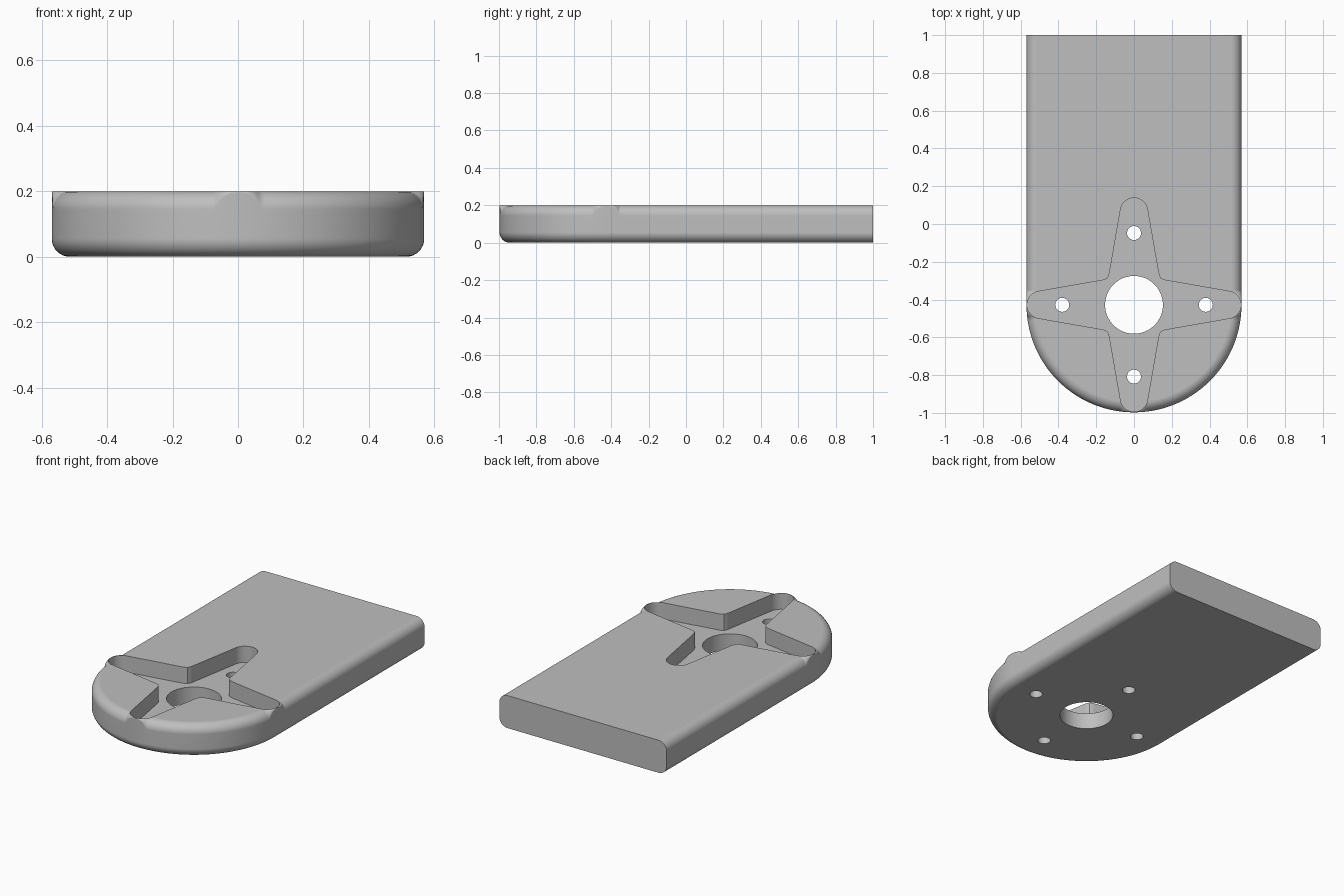
import bpy, bmesh, math
from mathutils import Vector

if "Cube" in bpy.data.objects:
    bpy.data.objects.remove(bpy.data.objects["Cube"])

R, CY, H = 0.569, -0.428, 0.2        # nose radius, nose centre, thickness
FILLET, TIP_R, LIP = 0.055, 0.072, 0.003
FLOOR = 0.1                          # height of the pocket floor
STEPS = 8

grey = bpy.data.materials.new("plain grey")
grey.use_nodes = True
colour = (0.52, 0.52, 0.52, 1)
grey.diffuse_color = colour
grey.node_tree.nodes["Principled BSDF"].inputs["Base Color"].default_value = colour


def make_object(name, bm):
    bmesh.ops.recalc_face_normals(bm, faces=bm.faces)
    mesh = bpy.data.meshes.new(name)
    bm.to_mesh(mesh)
    bm.free()
    mesh.materials.append(grey)
    obj = bpy.data.objects.new(name, mesh)
    bpy.context.collection.objects.link(obj)
    return obj


def prism(name, points, z0, z1):
    bm = bmesh.new()
    face = bm.faces.new([bm.verts.new((x, y, z0)) for x, y in points])
    top = bmesh.ops.extrude_face_region(bm, geom=[face])["geom"]
    verts = [v for v in top if isinstance(v, bmesh.types.BMVert)]
    bmesh.ops.translate(bm, verts=verts, vec=(0, 0, z1 - z0))
    return make_object(name, bm)


def circle(cx, cy, r, n):
    return [(cx + r * math.cos(math.tau * i / n), cy + r * math.sin(math.tau * i / n))
            for i in range(n)]


# Outline: straight side, round nose, straight side, each point with its normal
side = [1.0] + [CY + 0.008 * i for i in range(12, 0, -1)]
outline = [(Vector((R, y)), Vector((1, 0))) for y in side]
for i in range(193):
    a = -math.pi * i / 192
    n = Vector((math.cos(a), math.sin(a)))
    outline.append((Vector((0, CY)) + n * R, n))
outline += [(Vector((-R, y)), Vector((-1, 0))) for y in reversed(side)]
tips = [Vector((R, CY)), Vector((0, CY - R)), Vector((-R, CY))]


def top_radius(p):
    """The top rounding shrinks to a thin lip where a pocket arm meets the rim."""
    d = min((p - t).length for t in tips)
    if d >= TIP_R:
        return FILLET
    return min(FILLET, LIP + TIP_R - math.sqrt(TIP_R ** 2 - d ** 2))


# Plate body, swept from a rounded edge section
bm = bmesh.new()
rows = []
for p, n in outline:
    row = []
    for r, base, sign in ((FILLET, 0, 1), (top_radius(p), H, -1)):
        arc = []
        for k in range(STEPS + 1):
            a = math.pi / 2 * k / STEPS
            q = p - n * r * (1 - math.sin(a))
            arc.append(bm.verts.new((q.x, q.y, base + sign * r * (1 - math.cos(a)))))
        row += arc if sign > 0 else arc[::-1]
    rows.append(row)
for a, b in zip(rows, rows[1:]):
    for k in range(len(a) - 1):
        bm.faces.new((a[k], a[k + 1], b[k + 1], b[k]))
bm.faces.new([r[0] for r in rows])
bm.faces.new([r[-1] for r in rows])
bm.faces.new(rows[0] + rows[-1][::-1])
plate = make_object("mounting_plate", bm)

# Four-armed pocket: one arm outline repeated by quarter turns
tip_d = R - LIP - TIP_R
arm = [(0.155, -0.134), (0.168, -0.130)]
for i in range(25):
    a = math.radians(-80 + 160 * i / 24)
    arm.append((tip_d + TIP_R * math.cos(a), TIP_R * math.sin(a)))
arm += [(0.168, 0.130), (0.155, 0.134), (0.141, 0.141)]
star = []
for q in range(4):
    c, s = round(math.cos(q * math.pi / 2)), round(math.sin(q * math.pi / 2))
    star += [(x * c - y * s, CY + x * s + y * c) for x, y in arm]

cutters = [prism("pocket_cutter", star, FLOOR, H + 0.1),
           prism("centre_hole_cutter", circle(0, CY, 0.153, 64), -0.1, H + 0.05)]
for dx, dy in ((1, 0), (0, 1), (-1, 0), (0, -1)):
    cutters.append(prism("screw_hole_cutter",
                         circle(dx * 0.38, CY + dy * 0.38, 0.037, 32), -0.1, H + 0.05))

# Cut the pocket and holes, then shade
bpy.ops.object.select_all(action='DESELECT')
bpy.context.view_layer.objects.active = plate
plate.select_set(True)
for cutter in cutters:
    cutter.hide_render = True
    mod = plate.modifiers.new("cut", 'BOOLEAN')
    mod.operation, mod.solver, mod.object = 'DIFFERENCE', 'EXACT', cutter
    bpy.ops.object.modifier_apply(modifier=mod.name)
    bpy.data.objects.remove(cutter)
bpy.ops.object.shade_smooth_by_angle(angle=math.radians(30))
weighted = plate.modifiers.new("even shading", 'WEIGHTED_NORMAL')
weighted.keep_sharp = True
